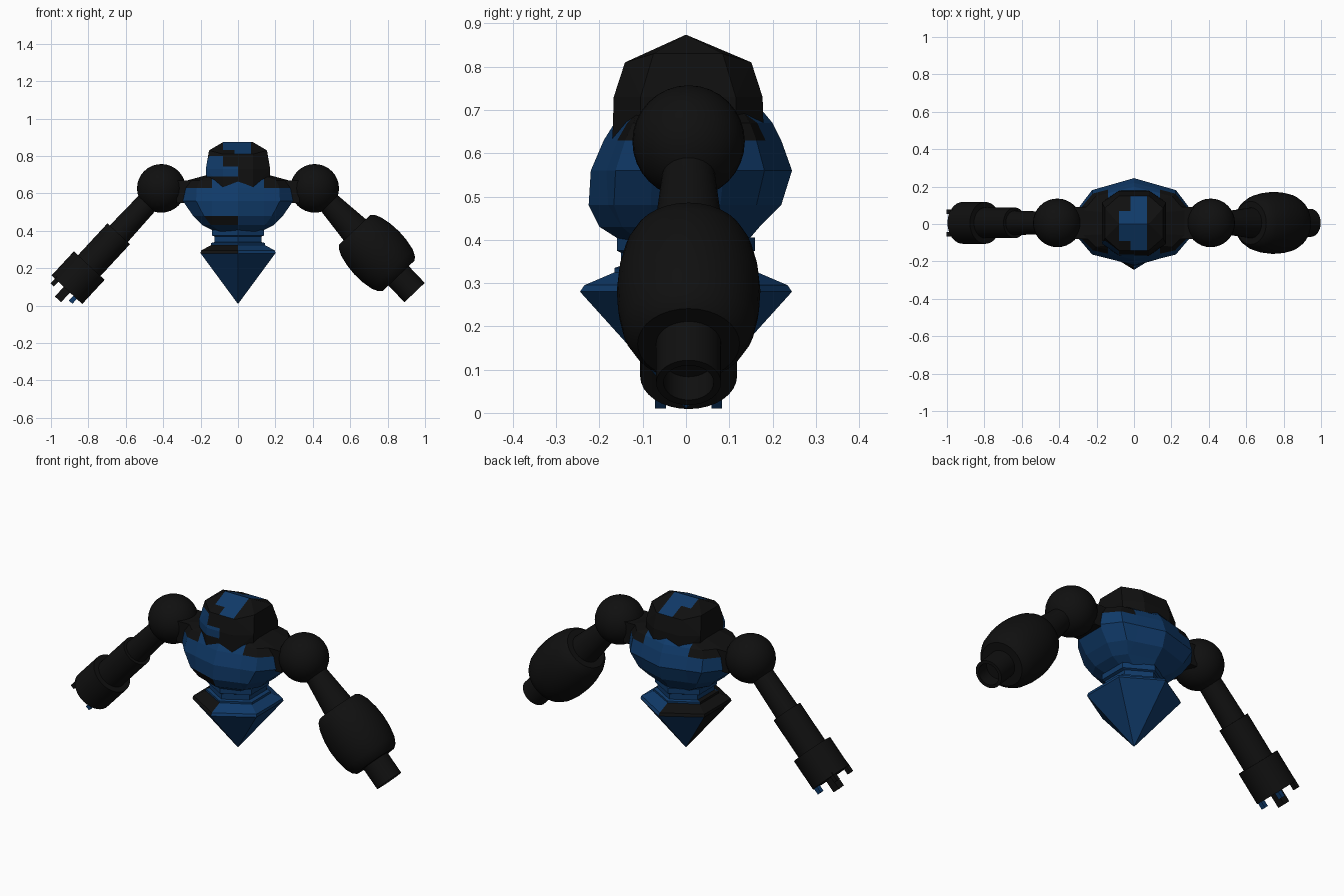
import bpy, bmesh, math
from mathutils import Vector, Matrix

if "Cube" in bpy.data.objects:
    bpy.data.objects.remove(bpy.data.objects["Cube"])


def material(name, rgb):
    m = bpy.data.materials.new(name)
    m.diffuse_color = (*rgb, 1)
    m.use_nodes = True
    m.node_tree.nodes["Principled BSDF"].inputs["Base Color"].default_value = m.diffuse_color
    return m


BLACK = material("matte_black", (0.005, 0.005, 0.005))
BLUE = material("navy_blue", (0.005, 0.042, 0.14))


def finish(bm, name, paint=None, base=BLACK, smooth=False):
    """Turn a bmesh into an object; paint(center, normal) is True for blue faces."""
    bmesh.ops.remove_doubles(bm, verts=bm.verts, dist=1e-5)
    bmesh.ops.recalc_face_normals(bm, faces=bm.faces)
    bm.normal_update()
    if paint:
        for f in bm.faces:
            f.material_index = int(paint(f.calc_center_median(), f.normal))
    me = bpy.data.meshes.new(name)
    bm.to_mesh(me)
    bm.free()
    for m in ((BLACK, BLUE) if paint else (base,)):
        me.materials.append(m)
    ob = bpy.data.objects.new(name, me)
    bpy.context.collection.objects.link(ob)
    if smooth:
        bpy.ops.object.select_all(action='DESELECT')
        ob.select_set(True)
        bpy.context.view_layer.objects.active = ob
        bpy.ops.object.shade_smooth_by_angle(angle=math.radians(35))
    return ob


def loft(rings):
    bm = bmesh.new()
    rows = [[bm.verts.new(p) for p in r] for r in rings]
    n = len(rows[0])
    for a, b in zip(rows, rows[1:]):
        for i in range(n):
            j = (i + 1) % n
            bm.faces.new((a[i], a[j], b[j], b[i]))
    bm.faces.new(rows[0])
    bm.faces.new(rows[-1])
    return bm


def cut(bm, axis, values):
    for v in values:
        co, no = Vector(), Vector()
        co[axis], no[axis] = v, 1
        bmesh.ops.bisect_plane(bm, geom=bm.verts[:] + bm.edges[:] + bm.faces[:],
                               plane_co=co, plane_no=no)


def lathe(name, frame, profile, seg=32):
    """Revolve (distance, radius) points about the frame's z axis."""
    bm = bmesh.new()
    vs = [bm.verts.new((r, 0, t)) for t, r in profile]
    es = [bm.edges.new(p) for p in zip(vs, vs[1:])]
    bmesh.ops.spin(bm, geom=vs + es, axis=(0, 0, 1), cent=(0, 0, 0),
                   steps=seg, angle=math.tau)
    bm.transform(frame)
    return finish(bm, name, smooth=True)


# ---- Torso: faceted, ten sides
def torso_ring(z, x, yf, yb):
    half = [(0, -yf), (.76 * x, -.74 * yf), (x, -.36 * yf),
            (x, .36 * yb), (.76 * x, .74 * yb), (0, yb)]
    return [(a, b, z) for a, b in half + [(-a, b) for a, b in half[-2:0:-1]]]


bm = loft([torso_ring(*r) for r in (
    (.395, .12, .145, .14), (.43, .19, .20, .17), (.48, .24, .225, .22),
    (.56, .295, .22, .245), (.63, .29, .19, .22), (.67, .27, .165, .2),
    (.70, .16, .15, .175))])
cut(bm, 0, (-.14, .14))


def torso_blue(c, n):
    if c.z > .62:
        return abs(c.x) < .14 and n.z < .9
    return not (c.x < 0 and c.y < -.12 and .43 < c.z < .47)


finish(bm, "torso", torso_blue)


# ---- Waist and pointed base: six sides
def hexagon(z, x, y):
    return [(0, -y, z), (x, -y / 2, z), (x, y / 2, z),
            (0, y, z), (-x, y / 2, z), (-x, -y / 2, z)]


finish(loft([hexagon(*r) for r in (
    (.30, .145, .165), (.335, .145, .165), (.34, .125, .15), (.37, .125, .15),
    (.375, .14, .16), (.405, .14, .16))]),
    "waist", lambda c, n: not (c.x < -.1 and c.z < .34))
finish(loft([hexagon(*r) for r in (
    (.01, .001, .001), (.28, .2, .245), (.295, .198, .235), (.325, .14, .165))]),
    "pointed_base", lambda c, n: not (n.x < -.6 or (c.x < -.05 and c.z > .285)))

# ---- Head: ridged helmet with a blue crest and face panels
bm = bmesh.new()
for sx in (-1, 1):
    for z, x, y, yin in ((.63, .165, .175, .11), (.73, .172, .172, .11),
                         (.81, .155, .146, .08)):
        for sy in (-1, 1):
            bm.verts.new((sx * .08, sy * y + .005, z))
            bm.verts.new((sx * x, sy * yin + .005, z + (.02 if z > .8 else 0)))
    bm.verts.new((sx * .08, 0, .874))
bmesh.ops.convex_hull(bm, input=bm.verts)
cut(bm, 0, (-.105, -.08, -.02, 0, .07))
cut(bm, 1, (-.09, .07))
cut(bm, 2, (.69, .745, .8))


def head_blue(c, n):
    if n.z > .75:
        notch = c.x < -.02 and (c.y > .07 or c.y < -.09)
        return -.08 < c.x < .07 and not notch
    if c.y > -.09:
        return False
    visor = -.105 < c.x < 0 and .69 < c.z < .745
    return visor or (c.x < -.08 and .69 < c.z < .8)


finish(bm, "head", head_blue)


# ---- Shoulders
def arm_frame(start, end):
    d = Vector(end) - Vector(start)
    return Matrix.Translation(start) @ d.to_track_quat('Z', 'Y').to_matrix().to_4x4()


for side, s in (("left", -1), ("right", 1)):
    bm = bmesh.new()
    bmesh.ops.create_uvsphere(bm, u_segments=32, v_segments=16, radius=.13,
                              matrix=Matrix.Translation((s * .41, .006, .627)))
    finish(bm, side + "_shoulder", smooth=True)
    bm = bmesh.new()
    bmesh.ops.create_cube(bm, size=1, matrix=Matrix.Translation((s * .28, .005, .61))
                          @ Matrix.Diagonal((.1, .17, .12, 1)))
    finish(bm, side + "_shoulder_mount")

# ---- Gripper arm
grip = arm_frame((-.41, .006, .63), (-.915, .006, .085))
lathe("left_upper_arm", grip, [(0, 0), (0, .058), (.36, .066), (.36, 0)])
lathe("left_forearm", grip, [(.335, 0), (.335, .082), (.58, .082), (.58, 0)])
lathe("left_hand", grip, [(.567, 0), (.567, .112), (.743, .112), (.743, 0)])
for name, x, y, w, length, mat in (
        ("center", 0, 0, .045, .07, BLACK), ("upper_a", -.06, .075, .025, .035, BLACK),
        ("upper_b", .06, .075, .025, .035, BLACK), ("lower_a", -.065, -.06, .025, .035, BLUE),
        ("lower_b", .065, -.06, .025, .035, BLUE)):
    bm = bmesh.new()
    bmesh.ops.create_cube(bm, size=1, matrix=grip @ Matrix.Translation((x, y, .735 + length / 2))
                          @ Matrix.Diagonal((w, w, length + .016, 1)))
    finish(bm, "prong_" + name, base=mat)

# ---- Cannon arm
gun = arm_frame((.41, .006, .63), (.944, .006, .07))
lathe("right_upper_arm", gun, [(0, 0), (0, .056), (.1, .06), (.34, .085), (.34, 0)])
lathe("cannon_barrel", gun, [(.31, 0), (.31, .115), (.325, .132), (.36, .148), (.42, .161),
                             (.48, .166), (.54, .163), (.6, .152), (.635, .135),
                             (.65, .118), (.65, 0)])
lathe("cannon_muzzle", gun, [(.64, 0), (.64, .075), (.774, .075), (.774, .058),
                             (.7, .058), (.7, 0)])
